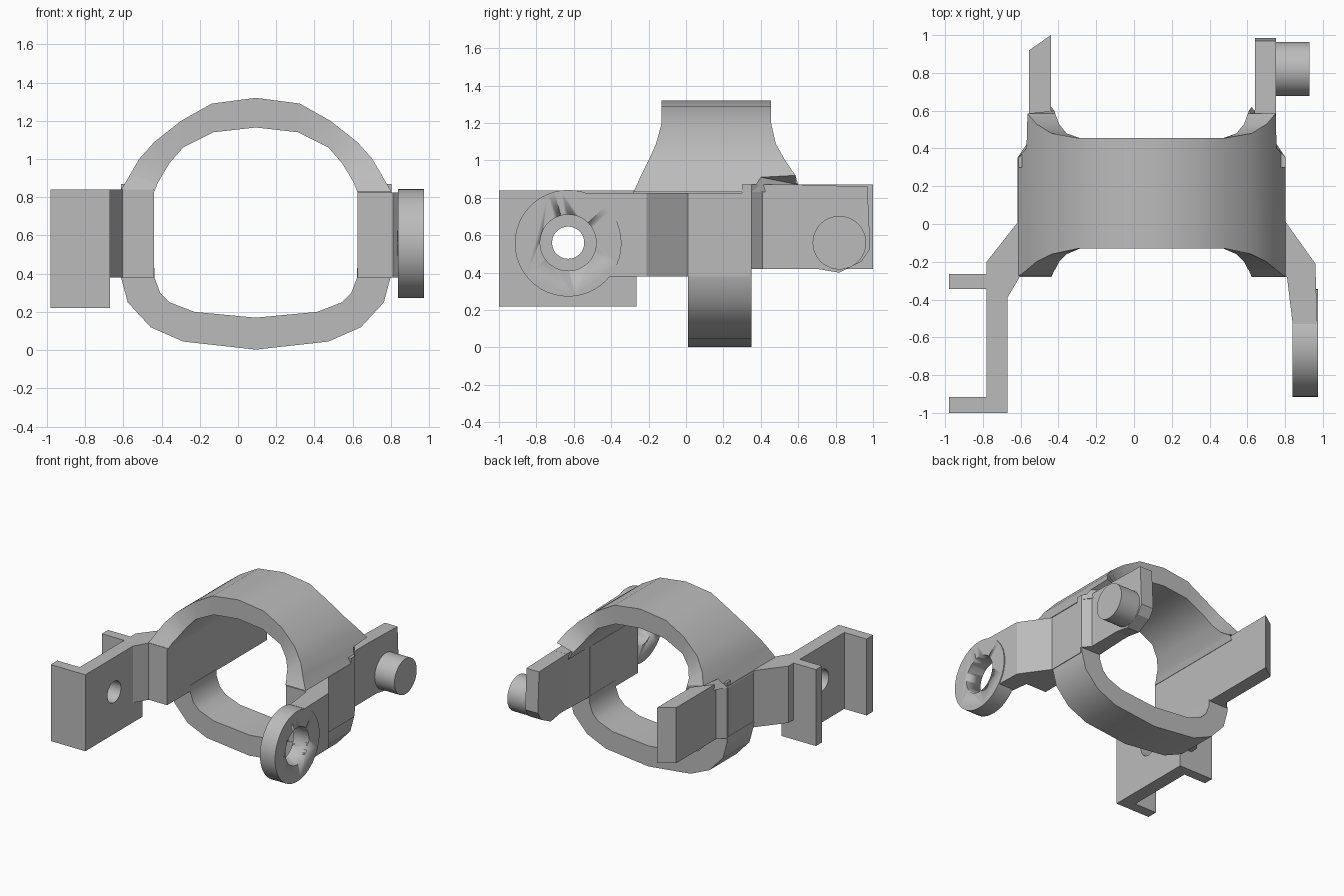
import bpy, bmesh, math
from mathutils import Matrix, Vector

cube = bpy.data.objects.get("Cube")
if cube:
    bpy.data.objects.remove(cube, do_unlink=True)

GREY = (0.5, 0.5, 0.5, 1)
grey = bpy.data.materials.new("plain_grey")
grey.use_nodes = True
grey.diffuse_color = GREY
grey.node_tree.nodes["Principled BSDF"].inputs["Base Color"].default_value = GREY

CX = 0.093            # ring centre in x
PIVOT_Y, PIVOT_Z = -0.63, 0.56


def finish(name, bm, smooth=False):
    bmesh.ops.remove_doubles(bm, verts=bm.verts, dist=1e-5)
    bmesh.ops.recalc_face_normals(bm, faces=bm.faces)
    mesh = bpy.data.meshes.new(name)
    bm.to_mesh(mesh)
    bm.free()
    obj = bpy.data.objects.new(name, mesh)
    bpy.context.collection.objects.link(obj)
    mesh.materials.append(grey)
    if smooth:
        bpy.ops.object.select_all(action='DESELECT')
        obj.select_set(True)
        bpy.context.view_layer.objects.active = obj
        bpy.ops.object.shade_smooth_by_angle(angle=math.radians(32))
    return obj


def prism(name, points, lo, hi, axis="z"):
    """Extrude a plan (x, y) along z, or a side profile (y, z) along x."""
    bm = bmesh.new()
    place = (lambda p, h: (p[0], p[1], h)) if axis == "z" else (lambda p, h: (h, p[0], p[1]))
    face = bm.faces.new([bm.verts.new(place(p, lo)) for p in points])
    grown = bmesh.ops.extrude_face_region(bm, geom=[face])["geom"]
    verts = [g for g in grown if isinstance(g, bmesh.types.BMVert)]
    shift = Vector(place((0, 0), hi - lo))
    bmesh.ops.translate(bm, verts=verts, vec=shift)
    return finish(name, bm)


def box(name, x0, x1, y0, y1, z0, z1):
    return prism(name, [(x0, y0), (x1, y0), (x1, y1), (x0, y1)], z0, z1)


def rod(name, x0, x1, y, z, r):
    bm = bmesh.new()
    m = Matrix.Translation(((x0 + x1) / 2, y, z)) @ Matrix.Rotation(math.pi / 2, 4, 'Y')
    bmesh.ops.create_cone(bm, cap_ends=True, segments=48, radius1=r, radius2=r,
                          depth=x1 - x0, matrix=m)
    return finish(name, bm, True)


def drill(obj, r):
    """Bore a hole along x at the pivot."""
    cutter = rod(obj.name + "_cutter", -1.5, 1.5, PIVOT_Y, PIVOT_Z, r)
    cutter.hide_render = True
    cutter.hide_viewport = True
    mod = obj.modifiers.new("bore", 'BOOLEAN')
    mod.operation = 'DIFFERENCE'
    mod.solver = 'EXACT'
    mod.object = cutter


def band(name, sections):
    """Loft a symmetric half ring; section = outer, inner, y front, y back outer, y back inner."""
    bm = bmesh.new()
    full = [(-1, s) for s in reversed(sections)] + [(1, s) for s in sections[1:]]
    loops = []
    for side, (o, i, y0, y1o, y1i) in full:
        ox, ix = CX + side * o[0], CX + side * i[0]
        loops.append([bm.verts.new(c) for c in (
            (ox, y0, o[1]), (ox, y1o, o[1]), (ix, y1i, i[1]), (ix, y0, i[1]))])
    for a, b in zip(loops, loops[1:]):
        for k in range(4):
            n = (k + 1) % 4
            bm.faces.new((a[k], a[n], b[n], b[k]))
    bm.faces.new(loops[0])
    bm.faces.new(loops[-1])
    return finish(name, bm, True)


# Upper band flaring towards the sides
band("upper_band", [
    ((0, 1.32), (0, 1.165), -.13, .455, .455),
    ((.23, 1.29), (.22, 1.14), -.13, .455, .455),
    ((.39, 1.2), (.38, 1.06), -.13, .455, .455),
    ((.53, 1.09), (.45, .98), -.16, .48, .48),
    ((.61, 1.0), (.49, .915), -.20, .53, .53),
    ((.657, .92), (.51, .88), -.24, .585, .585),
    ((.662, .91), (.515, .87), -.245, .4, .6),
    ((.71, .83), (.53, .83), -.28, .35, .62)])

# Narrow lower band
lower = [((0, .003), (0, .17)), ((.38, .045), (.32, .2)), ((.55, .12), (.45, .25)),
         ((.67, .25), (.5, .3)), ((.705, .38), (.53, .38)), ((.71, .43), (.53, .43))]
band("lower_band", [(o, i, .01, .35, .35) for o, i in lower])

# Right side wall with neck to the bracket
prism("right_wall_neck", [(-.44, -.28), (-.605, -.28), (-.67, -.39), (-.78, -.39),
                          (-.78, -.2), (-.615, .01), (-.615, .34), (-.44, .34)], .38, .84)

# Bracket plate with flanges
plate = box("bracket_plate", -.78, -.67, -1, -.265, .22, .84)
drill(plate, .086)
box("bracket_front_flange", -.98, -.78, -1, -.915, .22, .84)
box("bracket_back_flange", -.98, -.78, -.345, -.265, .22, .84)

# Left side wall with arm to the eye
arm = prism("left_wall_arm", [(.625, -.28), (.81, -.28), (.84, -.53), (.97, -.53),
                              (.96, -.21), (.803, .01), (.803, .34), (.625, .34)], .38, .825)
drill(arm, .15)
eye = rod("eye_ring", .838, .973, PIVOT_Y, PIVOT_Z - .003, .285)
drill(eye, .15)

# Rear arms
prism("right_rear_arm", [(-.44, .3), (-.612, .3), (-.612, .35), (-.555, .41),
                         (-.555, .92), (-.44, 1)], .42, .87)
prism("left_rear_root", [(.625, .3), (.803, .3), (.803, .35), (.753, .41),
                         (.753, .62), (.64, .62)], .42, .87)
prism("left_rear_arm", [(.55, .42), (.7, .42), (.82, .4), (.94, .46),
                        (.985, .53), (.97, .86), (.6, .87)], .64, .753, "x")
rod("side_pin", .74, .93, .82, .56, .143)
